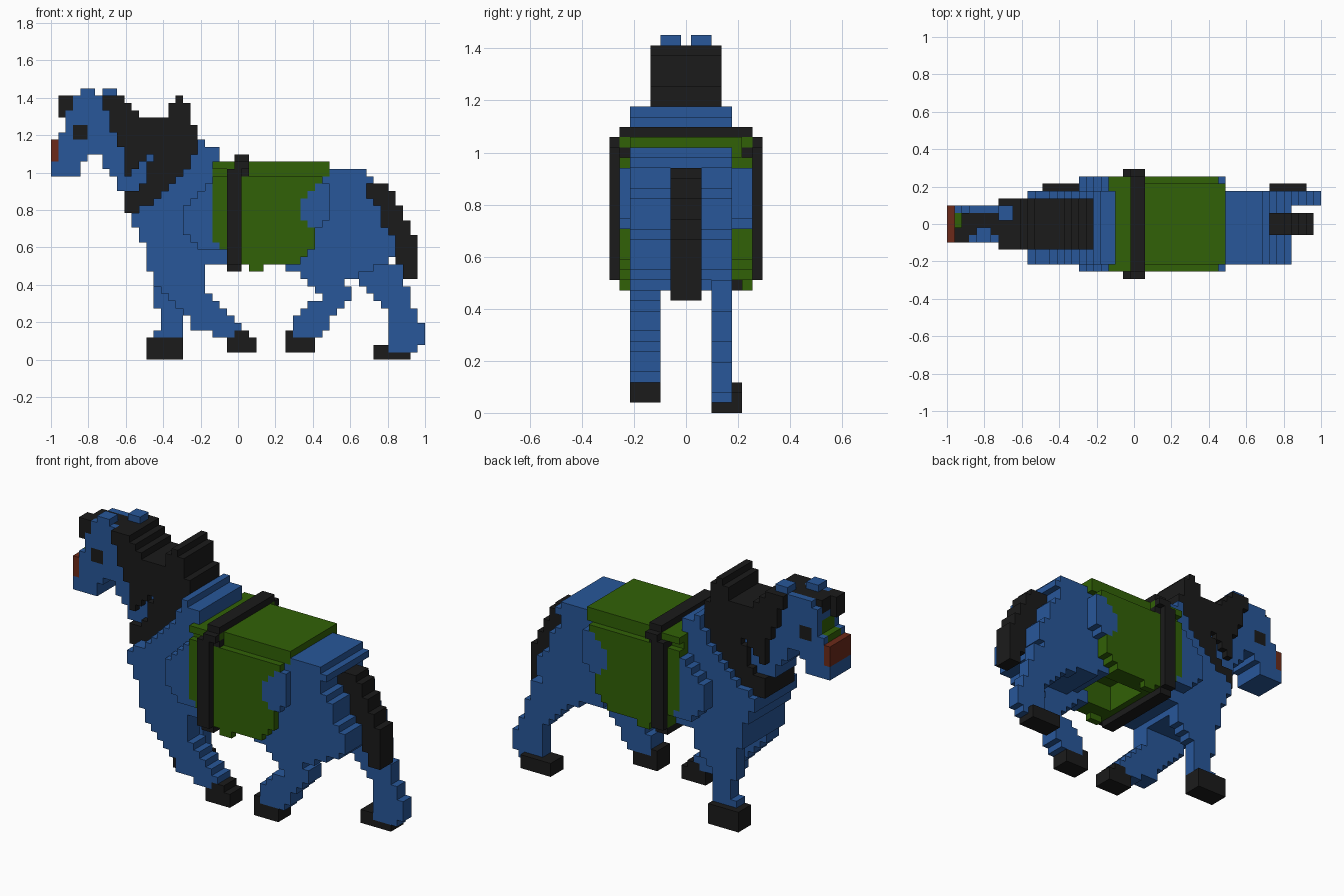
import bpy
import bmesh
from mathutils import Vector

old = bpy.data.objects.get("Cube")
if old:
    bpy.data.objects.remove(old, do_unlink=True)

LENGTH, DEPTH = 51, 15          # grid size in cells
CELL = 2 / LENGTH
cells = {}                      # (i, j, k) -> part name
part_colour = {}


def material(name, rgb):
    mat = bpy.data.materials.new(name)
    mat.use_nodes = True
    colour = (*rgb, 1)
    mat.diffuse_color = colour
    bsdf = mat.node_tree.nodes["Principled BSDF"]
    bsdf.inputs["Base Color"].default_value = colour
    bsdf.inputs["Roughness"].default_value = 0.9
    return mat


BLUE = material("blue_coat", (0.021, 0.095, 0.32))
GREEN = material("green_cloth", (0.031, 0.12, 0.002))
BLACK = material("black", (0.011, 0.011, 0.011))
RED = material("red_brown", (0.15, 0.023, 0.01))


def box(part, mat, i, j, k):
    """Fill a block of cells; each range is (start, end)."""
    part_colour[part] = mat
    for a in range(*i):
        for b in range(*j):
            for c in range(*k):
                cells[a, b, c] = part


def rows(part, mat, j, bottom, spans):
    """Stack one span of cells per layer, from the bottom layer up."""
    for n, span in enumerate(spans):
        box(part, mat, span, j, (bottom + n, bottom + n + 1))


def carve(i, j, k):
    for key in list(cells):
        if all(lo <= c < hi for c, (lo, hi) in zip(key, (i, j, k))):
            del cells[key]


BODY, NECK, HEAD, TAIL = (2, 12), (4, 11), (5, 10), (6, 9)
BARREL, SADDLE = (1, 14), (2, 13)
NEAR_LEG, FAR_LEG = (2, 5), (10, 12)

# Blanket wrapped round the barrel, open underneath
rows("blanket", GREEN, BARREL, 13,
     [(24, 34), (24, 35), (23, 36)] + [(22, 36)] * 7 + [(22, 37)] * 2)
box("blanket", GREEN, (22, 38), SADDLE, (25, 27))
box("blanket", GREEN, (22, 27), BARREL, (26, 27))
for side in (1, 13):
    box("blanket", GREEN, (27, 29), (side, side + 1), (12, 13))
carve((27, 34), (4, 11), (12, 17))

# Shoulders and chest
rows("shoulders", BLUE, BODY, 12,
     [(13, 21), (13, 25), (13, 24), (13, 23), (12, 22), (12, 22),
      (11, 22), (11, 22), (12, 22), (14, 22), (15, 22), (16, 22),
      (17, 22), (18, 22), (19, 23), (19, 23), (20, 23), (20, 21)])
rows("shoulder_bulge", BLUE, BARREL, 15,
     [(20, 23), (19, 22), (18, 22), (18, 22), (18, 22), (18, 22),
      (19, 22), (20, 22), (21, 22)])

# Rump and the flank bulge over the blanket
rows("rump", BLUE, BODY, 12,
     [(36, 44), (34, 46), (35, 47), (36, 47), (36, 47), (36, 46),
      (36, 45), (36, 45), (36, 45), (36, 44), (36, 43), (36, 43),
      (37, 44), (38, 43)])
rows("flank_bulge", BLUE, BARREL, 18,
     [(35, 37), (34, 38), (34, 38), (34, 38), (35, 38), (36, 38)])

# Front legs
rows("right_front_leg", BLUE, NEAR_LEG, 3,
     [(22, 25), (19, 26), (19, 25), (18, 24), (17, 23), (16, 22),
      (15, 21), (14, 21), (14, 21), (13, 21)])
rows("left_front_leg", BLUE, FAR_LEG, 3,
     [(14, 18), (15, 18), (15, 18), (15, 18), (14, 18), (14, 19),
      (14, 20), (14, 21), (14, 21)])

# Hind legs
rows("right_hind_leg", BLUE, NEAR_LEG, 3,
     [(33, 37), (33, 38), (33, 38), (34, 39), (35, 40), (37, 41),
      (36, 41), (35, 40), (34, 42), (32, 44), (32, 46)])
rows("left_hind_leg", BLUE, FAR_LEG, 2,
     [(46, 51), (46, 51), (46, 51), (46, 50), (46, 50), (45, 49),
      (44, 49), (43, 49), (42, 48), (40, 48), (40, 48)])

# Hooves
box("right_front_hoof", BLACK, (24, 28), NEAR_LEG, (1, 3))
box("right_front_hoof", BLACK, (25, 27), NEAR_LEG, (3, 4))
box("right_hind_hoof", BLACK, (32, 36), NEAR_LEG, (1, 3))
box("right_hind_hoof", BLACK, (32, 33), NEAR_LEG, (3, 4))
box("left_front_hoof", BLACK, (13, 18), (10, 13), (0, 3))
box("left_hind_hoof", BLACK, (44, 49), (10, 13), (0, 2))
box("left_hind_leg", BLUE, (46, 50), FAR_LEG, (1, 2))

# Tail
rows("tail", BLACK, TAIL, 11,
     [(48, 50), (48, 50), (47, 50), (47, 50), (47, 50), (47, 50),
      (46, 49), (45, 49), (45, 48), (45, 48), (44, 47), (43, 47),
      (43, 46)])

# Neck and head
rows("neck", BLUE, HEAD, 22,
     [(10, 12), (9, 14), (9, 15), (8, 16), (7, 16), (7, 16), (7, 16)])
rows("head", BLUE, HEAD, 25,
     [(0, 4), (0, 4), (0, 5), (0, 9), (0, 9), (1, 9), (2, 9),
      (2, 9), (2, 9), (2, 8), (3, 8)])

# Mane and the broad collar behind it
rows("mane", BLACK, NECK, 25,
     [(10, 11), (10, 12), (10, 13), (10, 14), (9, 15), (9, 16),
      (8, 16), (8, 16), (8, 12), (7, 11), (7, 10)])
rows("collar", BLACK, NECK, 20,
     [(10, 12), (10, 14), (10, 15), (12, 16), (13, 17), (13, 18),
      (13, 19), (14, 19), (14, 20), (14, 20), (15, 20), (15, 20),
      (16, 19), (16, 19), (16, 19), (17, 18)])

# Face details
box("forelock", BLACK, (2, 3), (5, 9), (34, 36))
box("forelock", BLACK, (1, 2), (5, 7), (33, 36))
box("forelock", BLACK, (3, 7), TAIL, (35, 36))
box("muzzle", RED, (0, 1), HEAD, (27, 30))
box("nose_stripe", GREEN, (1, 2), TAIL, (30, 31))
box("nose_stripe", GREEN, (2, 3), TAIL, (31, 33))
box("right_ear", BLUE, (4, 6), (5, 7), (35, 37))
box("left_ear", BLUE, (7, 9), (8, 10), (35, 37))
for name, side in (("right_eye", 5), ("left_eye", 9)):
    box(name, BLACK, (3, 5), (side, side + 1), (30, 32))

# Girth strap: a ring round the barrel
for outer, inner in ((0, 1), (DEPTH - 1, DEPTH - 2)):
    box("strap", BLACK, (24, 26), (outer, outer + 1), (13, 26))
    box("strap", BLACK, (25, 27), (outer, outer + 1), (26, 27))
    box("strap", BLACK, (24, 27), (inner, inner + 1), (25, 26))
box("strap", BLACK, (25, 27), BARREL, (27, 28))
box("strap", BLACK, (24, 26), BARREL, (12, 13))


# Skin each part, keeping only its exposed faces
def build(part):
    bm = bmesh.new()
    verts = {}

    def vert(point):
        if point not in verts:
            i, j, k = point
            verts[point] = bm.verts.new(
                Vector((i - LENGTH / 2, j - DEPTH / 2, k)) * CELL)
        return verts[point]

    for cell in [c for c, owner in cells.items() if owner == part]:
        for axis in range(3):
            u, v = (axis + 1) % 3, (axis + 2) % 3
            for step in (0, 1):
                near = list(cell)
                near[axis] += 2 * step - 1
                if tuple(near) in cells:
                    continue
                ring = []
                for du, dv in ((0, 0), (1, 0), (1, 1), (0, 1)):
                    p = list(cell)
                    p[axis] += step
                    p[u] += du
                    p[v] += dv
                    ring.append(vert(tuple(p)))
                bm.faces.new(ring if step else ring[::-1])
    bmesh.ops.dissolve_limit(bm, angle_limit=0.01,
                             verts=bm.verts[:], edges=bm.edges[:])
    mesh = bpy.data.meshes.new(part)
    bm.to_mesh(mesh)
    bm.free()
    mesh.materials.append(part_colour[part])
    obj = bpy.data.objects.new(part, mesh)
    bpy.context.collection.objects.link(obj)


for part in part_colour:
    build(part)
